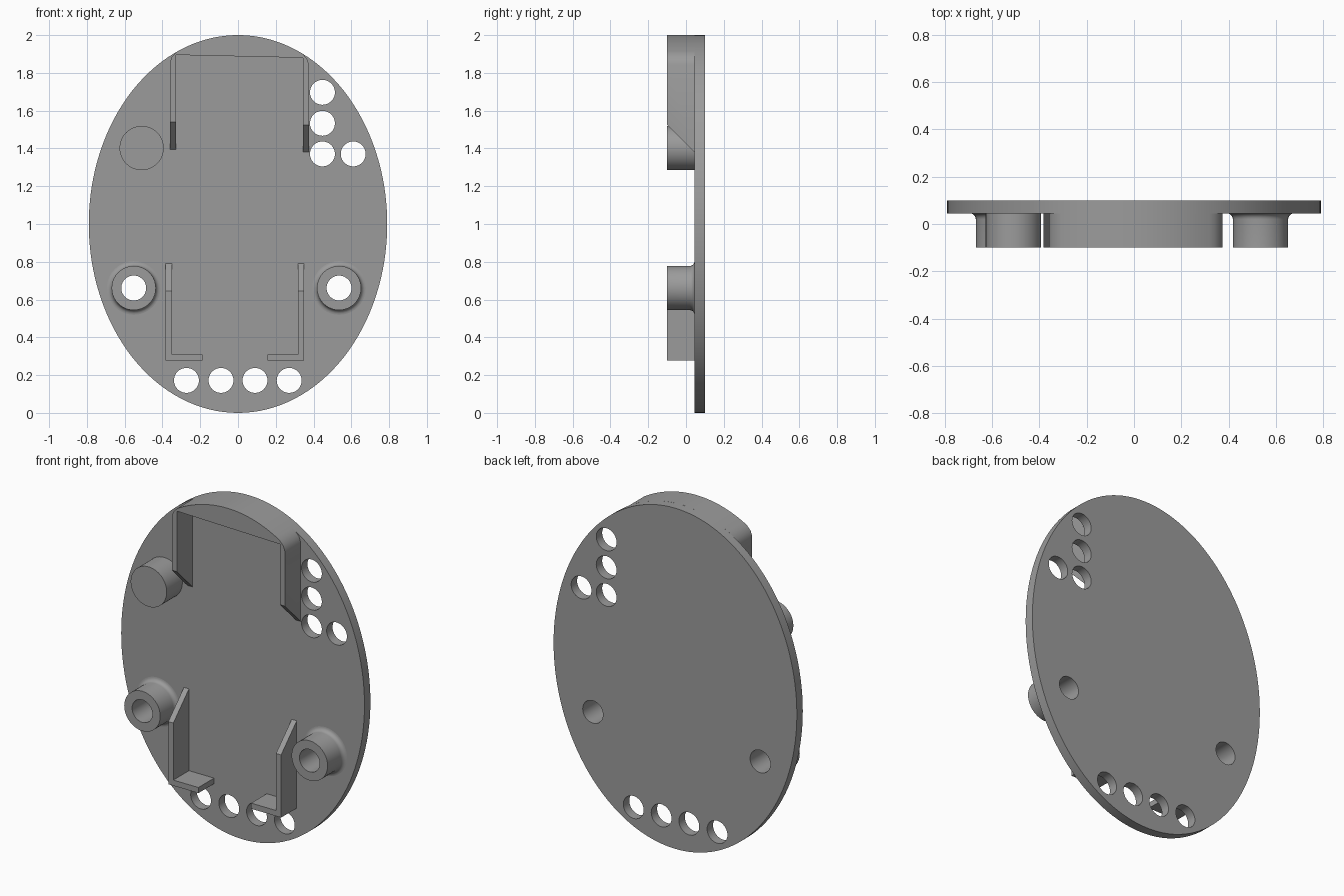
import bpy, bmesh, math
from mathutils import Vector, Matrix

if "Cube" in bpy.data.objects:
    bpy.data.objects.remove(bpy.data.objects["Cube"])

RX, RZ, CZ = 0.79, 1.0, 1.0            # oval outline
FRONT, FACE, BACK = -0.10, 0.045, 0.10  # depth of raised parts, plate face, plate back
HOLE = 0.066

grey = bpy.data.materials.new("grey plastic")
grey.diffuse_color = (0.33, 0.33, 0.33, 1)
grey.use_nodes = True
grey.node_tree.nodes["Principled BSDF"].inputs["Base Color"].default_value = grey.diffuse_color


def finish(name, bm):
    bmesh.ops.recalc_face_normals(bm, faces=bm.faces[:])
    mesh = bpy.data.meshes.new(name)
    bm.to_mesh(mesh)
    bm.free()
    mesh.materials.append(grey)
    ob = bpy.data.objects.new(name, mesh)
    bpy.context.collection.objects.link(ob)
    bpy.ops.object.select_all(action='DESELECT')
    ob.select_set(True)
    bpy.context.view_layer.objects.active = ob
    bpy.ops.object.shade_smooth_by_angle(angle=math.radians(30))
    return ob


def oval(x, z, rx, rz, n):
    return [(x + rx * math.cos(2 * math.pi * i / n),
             z + rz * math.sin(2 * math.pi * i / n)) for i in range(n)]


def prism(name, loops, y0, y1, slant=None):
    """Extrude x-z outlines (first outer, then holes) from y0 to y1.
    slant(z) gives the z of front points, for sloping ends."""
    bm = bmesh.new()
    twin, edges, rings = {}, [], []
    for pts in loops:
        ring = [bm.verts.new((x, y0, z)) for x, z in pts]
        rings.append(ring)
        for v in ring:
            twin[v] = bm.verts.new((v.co.x, y1, v.co.z))
        edges += [bm.edges.new((ring[i - 1], ring[i])) for i in range(len(ring))]
    bmesh.ops.triangle_fill(bm, use_beauty=True, edges=edges, normal=Vector((0, -1, 0)))
    for f in bm.faces[:]:
        bm.faces.new([twin[v] for v in reversed(f.verts)])
    for ring in rings:
        for i in range(len(ring)):
            a, b = ring[i - 1], ring[i]
            bm.faces.new((a, b, twin[b], twin[a]))
    if slant:
        for v in twin:
            v.co.z = slant(v.co.z)
    return finish(name, bm)


# Oval base plate with its through holes
bosses = [(-0.552, 0.661), (0.535, 0.661)]
holes = [(0.447, 1.697), (0.447, 1.533), (0.447, 1.371), (0.61, 1.371)]
holes += [(x, 0.172) for x in (-0.273, -0.09, 0.09, 0.271)]
prism("base_plate",
      [oval(0, CZ, RX, RZ, 128)] + [oval(x, z, HOLE, HOLE, 40) for x, z in bosses + holes],
      FACE, BACK)

# Upper holder: top block following the oval, with two side walls sloped at the ends
arc = []
for i in range(33):
    x = -0.325 + 0.665 * i / 32
    arc.append((x, CZ + RZ * math.sqrt(1 - (x / RX) ** 2)))
outline = [(-0.327, 1.395), (-0.36, 1.395), (-0.36, 1.855), (-0.35, 1.885)] + arc + [
    (0.365, 1.875), (0.375, 1.845), (0.375, 1.38), (0.343, 1.38),
    (0.343, 1.88), (-0.327, 1.895)]
prism("upper_holder", [outline], FRONT, FACE,
      lambda z: z + 0.145 if z < 1.45 else z)

# Lower L-shaped brackets with sloped tops
for side, outer, inner, tip in (("left", -0.383, -0.35, -0.187),
                                ("right", 0.35, 0.317, 0.155)):
    prism(side + "_bracket",
          [[(outer, 0.277), (tip, 0.277), (tip, 0.31), (inner, 0.31),
            (inner, 0.79), (outer, 0.79)]],
          FRONT, FACE, lambda z: z - 0.145 if z > 0.7 else z)

# Solid round post
prism("round_post", [oval(-0.51, 1.402, 0.117, 0.117, 64)], FRONT, FACE)

# Hollow screw bosses with a filleted foot
profile = [(HOLE, FACE), (HOLE, FRONT), (0.117, FRONT)]
for i in range(7):
    t = math.pi / 2 * i / 6
    profile.append((0.142 - 0.025 * math.cos(t), 0.02 + 0.025 * math.sin(t)))
for side, (x, z) in zip(("left", "right"), bosses):
    bm = bmesh.new()
    vs = [bm.verts.new((r, y, 0)) for r, y in profile]
    es = [bm.edges.new(vs[i:i + 2]) for i in range(len(vs) - 1)]
    es.append(bm.edges.new((vs[-1], vs[0])))
    bmesh.ops.spin(bm, geom=vs + es, cent=(0, 0, 0), axis=(0, 1, 0),
                   angle=2 * math.pi, steps=40, use_duplicate=False)
    bmesh.ops.remove_doubles(bm, verts=bm.verts[:], dist=0.0005)
    bmesh.ops.transform(bm, matrix=Matrix.Translation((x, 0, z)), verts=bm.verts[:])
    finish(side + "_boss", bm)
